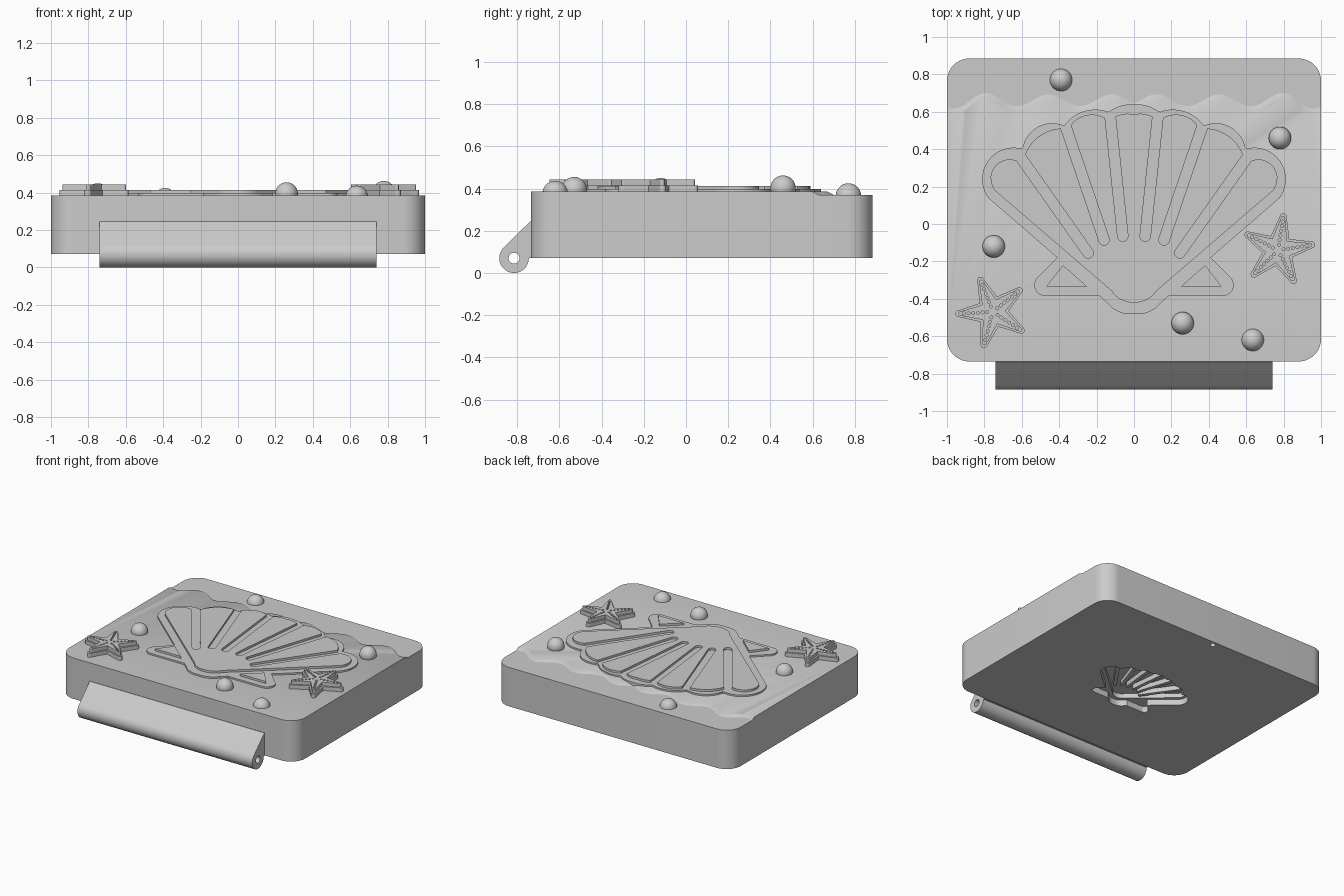
import bpy, bmesh, math
from mathutils import Vector

cube = bpy.data.objects.get("Cube")
if cube:
    bpy.data.objects.remove(cube, do_unlink=True)

grey = bpy.data.materials.new("plain grey")
grey.use_nodes = True
tone = (0.6, 0.6, 0.6, 1)
grey.diffuse_color = tone
grey.node_tree.nodes["Principled BSDF"].inputs["Base Color"].default_value = tone

DECK, LOW, BASE = 0.385, 0.37, 0.072
parts = []


def finish(name, bm):
    bmesh.ops.recalc_face_normals(bm, faces=bm.faces[:])
    mesh = bpy.data.meshes.new(name)
    bm.to_mesh(mesh)
    bm.free()
    mesh.materials.append(grey)
    ob = bpy.data.objects.new(name, mesh)
    bpy.context.collection.objects.link(ob)
    parts.append(ob)
    return ob


def prism(name, pts, z0, z1, shift=None):
    """Extrude a flat outline; shift may move the points of the lower face."""
    bm = bmesh.new()
    low = [bm.verts.new((*(shift(p) if shift else p), z0)) for p in pts]
    top = [bm.verts.new((*p, z1)) for p in pts]
    bm.faces.new(low)
    bm.faces.new(top)
    for i in range(len(pts)):
        j = (i + 1) % len(pts)
        bm.faces.new((low[i], low[j], top[j], top[i]))
    return finish(name, bm)


def cut(ob, cutter):
    mod = ob.modifiers.new("cut", "BOOLEAN")
    mod.operation, mod.solver, mod.object = "DIFFERENCE", "EXACT", cutter
    bpy.context.view_layer.objects.active = ob
    bpy.ops.object.modifier_apply(modifier=mod.name)
    parts.remove(cutter)
    bpy.data.objects.remove(cutter, do_unlink=True)


def arc(p, q, rise, n=10):
    """Circular arc from p to q, bulging to the right of travel by rise."""
    p, q = Vector(p), Vector(q)
    d = (q - p).normalized()
    side = Vector((d.y, -d.x))
    c = (q - p).length / 2
    a = 2 * math.atan(abs(rise) / c)
    r = c / math.sin(a)
    sign = math.copysign(1, rise)
    out = []
    for i in range(n + 1):
        f = a * (2 * i / n - 1)
        out.append((p + q) / 2 + d * r * math.sin(f)
                   + side * sign * r * (math.cos(f) - math.cos(a)))
    return out


def mirrored(half):
    half = [Vector(p) for p in half]
    return half + [Vector((-p.x, p.y)) for p in reversed(half) if p.x > 0.001]


def polar(r, a, c=(0, 0)):
    return Vector((c[0] + r * math.cos(a), c[1] + r * math.sin(a)))


# Shell outline: rounded foot, wing, straight flank, scalloped rim
outline = arc((0, -0.48), (0.14, -0.425), 0.02)
outline += [(0.185, -0.385), (0.47, -0.385)]
outline += arc((0.47, -0.385), (0.505, -0.275), 0.045)
outline += [(0.41, -0.18)]
outline += arc((0.78, 0.14), (0.605, 0.405), 0.11)
outline += arc((0.595, 0.41), (0.385, 0.53), 0.055)
outline += arc((0.37, 0.53), (0.14, 0.6), 0.04)
outline += arc((0.13, 0.602), (0, 0.64), 0.012)
outline = mirrored(outline)

# Raised fan inside the shell, split by round-ended ribs
ribs = [((0.605, 0.355), (0.245, -0.155)),
        ((0.365, 0.52), (0.16, -0.085)),
        ((0.127, 0.57), (0.06, -0.065))]
fan = arc((0, -0.42), (0.12, -0.358), 0.018)
start, rise, W = (0.745, 0.18), 0.075, 0.028
for top, end in ribs:
    top, end = Vector(top), Vector(end)
    axis = (top - end).normalized()
    n = Vector((axis.y, -axis.x)) * W
    fan += arc(start, top + n, rise)
    fan += arc(end + n, end - n, -W)
    start, rise = top - n, 0.035
fan += arc(start, (0, 0.585), 0.01)
fan = mirrored(fan)


# Body slab with rounded corners
def corner(x, y, a0):
    return [polar(0.12, math.radians(a0 + 9 * i), (x, y)) for i in range(11)]


FRONT, BACK = -0.735, 0.885
fr = corner(-0.88, FRONT + 0.12, 180) + corner(0.88, FRONT + 0.12, 270)
bk = corner(0.88, BACK - 0.12, 0) + corner(-0.88, BACK - 0.12, 90)
slab = prism("body_slab", fr + bk, BASE, LOW)


# Upper deck ending in a wavy shoreline that slopes down to the back
def wave(x):
    amp = 0.031 + 0.016 * max(0, abs(x) - 0.6) / 0.4
    return 0.632 + amp * math.cos(math.tau * (abs(x) - 0.12) / 0.335)


shore = [Vector((1 - i / 60, wave(1 - i / 60))) for i in range(121)]
prism("sand_deck", fr + shore, LOW, DECK,
      lambda p: (p.x, p.y + 0.03) if p.y > 0.4 else p)

# Shell imprint under the slab, in two depths, and a small notch
K = 0.46
cut(slab, prism("imprint_cutter", [p * K for p in outline], 0, BASE + 0.045))
cut(slab, prism("fan_cutter", [p * K for p in fan], 0, BASE + 0.08))
cut(slab, prism("notch_cutter", [polar(0.02, math.tau * i / 16, (0, 0.85))
                                 for i in range(16)], 0, BASE + 0.03))

# Shell relief on top
prism("shell_plate", outline, LOW, 0.397)
prism("shell_fan", fan, LOW, 0.413)
for side, s in (("left", 1), ("right", -1)):
    tri = [(0.25 * s, -0.335), (0.47 * s, -0.335), (0.38 * s, -0.22)]
    prism(side + "_wing_panel", [Vector(p) for p in tri], LOW, 0.413)


# Starfish: wide base, narrower top pitted with rows of dots
def star(c, turn, r, inner, w):
    pts = []
    for k in range(5):
        a = turn + math.tau * k / 5
        n = polar(w, a + math.pi / 2)
        tip = polar(r - w, a, c)
        pts += arc(tip - n, tip + n, w, 8)
        pts.append(polar(inner, a + math.pi / 5, c))
    return pts


def starfish(name, c, degrees):
    turn = math.radians(degrees)
    prism(name + "_base", star(c, turn, 0.2, 0.085, 0.018), LOW, 0.415)
    top = prism(name + "_top", star(c, turn, 0.184, 0.068, 0.011), LOW, 0.442)
    bm = bmesh.new()
    for k in range(5):
        for i in range(6):
            p = polar(0.03 + 0.025 * i, turn + math.tau * k / 5, c)
            ret = bmesh.ops.create_cone(bm, cap_ends=True, segments=10,
                                        radius1=0.008, radius2=0.008, depth=0.03)
            bmesh.ops.translate(bm, verts=ret["verts"], vec=(*p, 0.445))
    cut(top, finish(name + "_dots", bm))


starfish("left_starfish", (0.77, -0.14), 81)
starfish("right_starfish", (-0.755, -0.47), 111)

# Pearls: x, y and the height of the top
for i, (x, y, top) in enumerate([(-0.39, 0.77, 0.425), (0.78, 0.46, 0.462),
                                 (-0.75, -0.12, 0.45), (0.26, -0.53, 0.455),
                                 (0.635, -0.62, 0.437)]):
    bm = bmesh.new()
    bmesh.ops.create_uvsphere(bm, u_segments=32, v_segments=20, radius=0.06)
    bmesh.ops.translate(bm, verts=bm.verts[:], vec=(x, y, top - 0.06))
    finish("pearl_%d" % (i + 1), bm)

# Hinge barrel along the front, with a pin hole right through
AXIS, R = (-0.815, 0.07), 0.07
profile = [polar(R, math.radians(135 + 7.5 * i), AXIS) for i in range(31)]
profile += [Vector((-0.735, AXIS[1])), Vector((-0.72, BASE + 0.01)),
            Vector((-0.72, 0.245)), Vector((-0.738, 0.245))]
hole = [polar(0.026, math.tau * i / 24, AXIS) for i in range(24)]


def along_x(ob):
    for v in ob.data.vertices:
        v.co = (v.co.z, v.co.x, v.co.y)
    return ob


hinge = along_x(prism("hinge_barrel", profile, -0.74, 0.74))
cut(hinge, along_x(prism("pin_cutter", hole, -0.8, 0.8)))

# Smooth curved walls, keep edges crisp
bpy.ops.object.select_all(action="DESELECT")
for ob in parts:
    ob.select_set(True)
bpy.context.view_layer.objects.active = parts[0]
bpy.ops.object.shade_smooth_by_angle(angle=math.radians(30))
